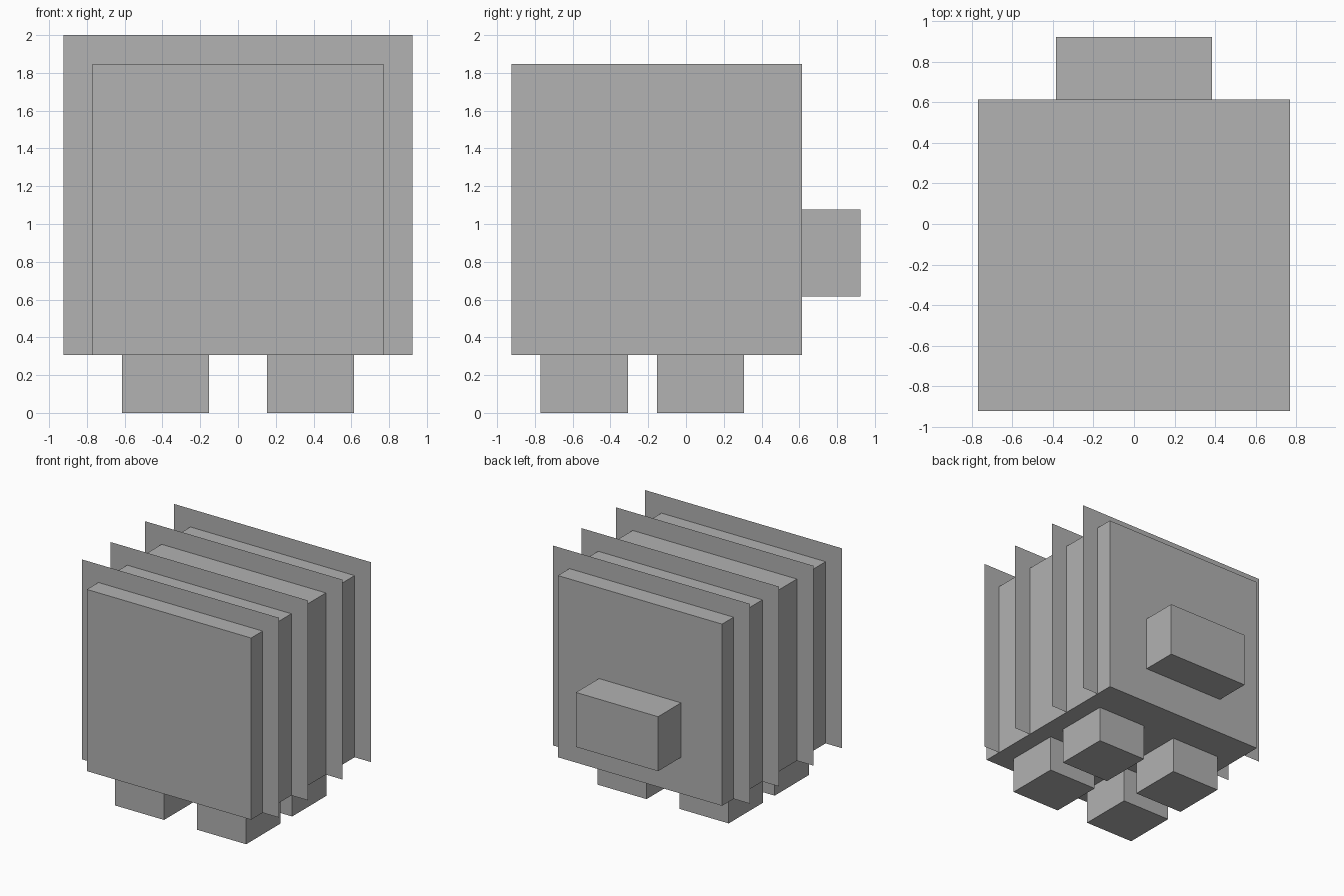
import bpy

if "Cube" in bpy.data.objects:
    bpy.data.objects.remove(bpy.data.objects["Cube"])

U = 2 / 13  # modelling unit: the body is 10 units wide

grey = bpy.data.materials.new("plain grey")
grey.diffuse_color = (0.445, 0.445, 0.445, 1)
grey.use_nodes = True
grey.node_tree.nodes["Principled BSDF"].inputs["Base Color"].default_value = grey.diffuse_color


def finish(name):
    obj = bpy.context.object
    obj.name = name
    obj.data.materials.append(grey)
    bpy.ops.object.transform_apply(location=False, rotation=True, scale=True)
    return obj


def box(name, lo, hi):
    """Box between two corners given in units."""
    centre = [(a + b) / 2 * U for a, b in zip(lo, hi)]
    bpy.ops.mesh.primitive_cube_add(size=1, location=centre)
    bpy.context.object.scale = [(b - a) * U for a, b in zip(lo, hi)]
    return finish(name)


# Main body and the block on its back
box("body", (-5, -6, 2), (5, 4, 12))
box("rear_block", (-2.5, 4, 4), (2.5, 6, 7))

# Four stubby legs
for side, x in (("left", -4), ("right", 1)):
    for end, y in (("front", -5), ("back", -1)):
        box(f"{end}_{side}_leg", (x, y, 0), (x + 3, y + 3, 2))

# Paper-thin upright fins standing out of the top and sides
for i, y in enumerate((-5, -2.5, 0.5, 3)):
    bpy.ops.mesh.primitive_plane_add(size=1, location=(0, y * U, 7.5 * U),
                                     rotation=(1.5707963, 0, 0))
    bpy.context.object.scale = (12 * U, 11 * U, 1)
    finish(f"fin_{i + 1}")
